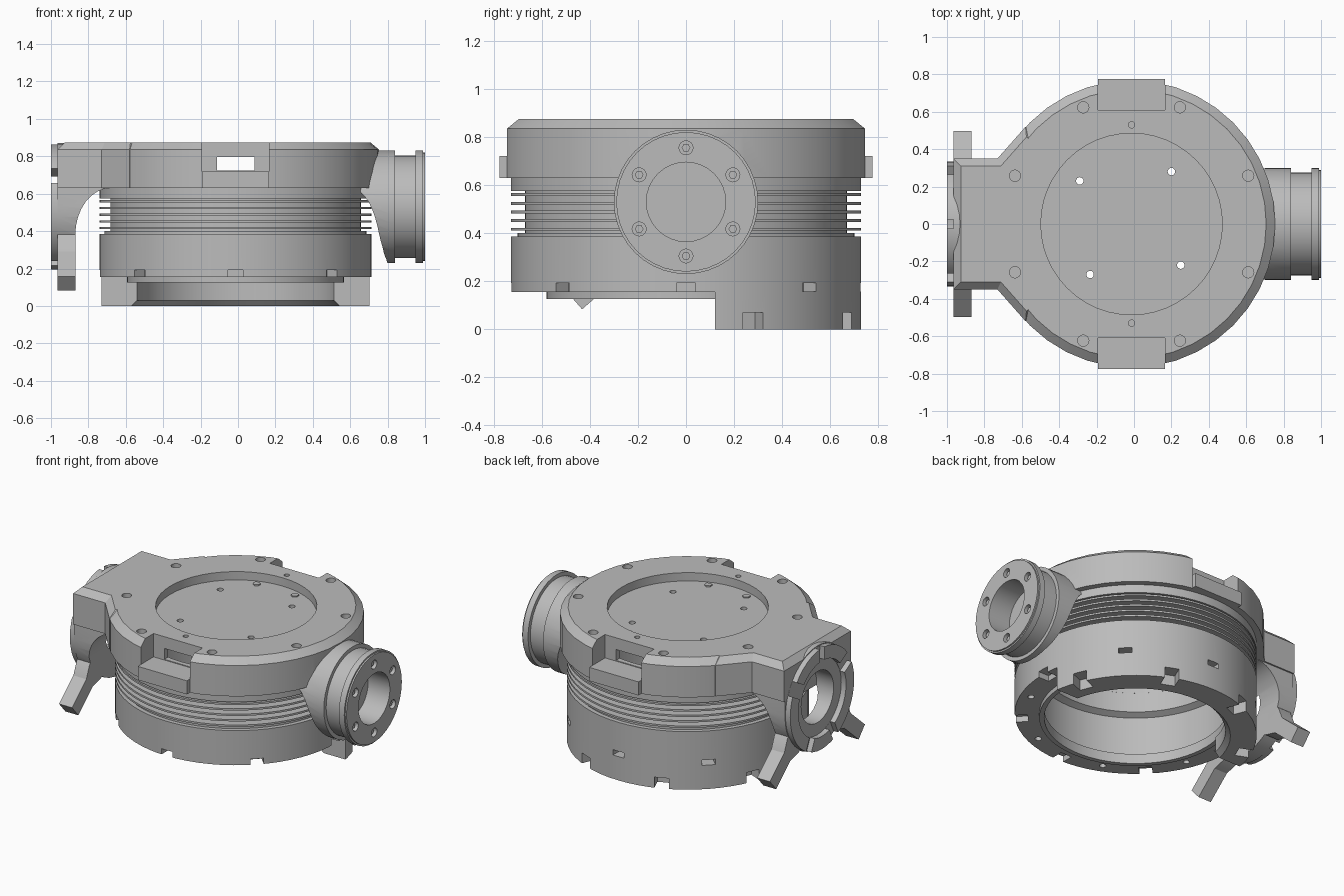
import bpy, bmesh, math
from mathutils import Matrix, Vector

if "Cube" in bpy.data.objects:
    bpy.data.objects.remove(bpy.data.objects["Cube"])

CX = -0.013          # axis of the round housing
PZ = 0.53            # height of the side port axis

metal = bpy.data.materials.new("brushed_grey")
metal.use_nodes = True
metal.diffuse_color = (0.5, 0.5, 0.5, 1)
metal.node_tree.nodes["Principled BSDF"].inputs["Base Color"].default_value = (0.5, 0.5, 0.5, 1)


def make(name, bm):
    bmesh.ops.recalc_face_normals(bm, faces=bm.faces)
    mesh = bpy.data.meshes.new(name)
    bm.to_mesh(mesh)
    bm.free()
    mesh.materials.append(metal)
    obj = bpy.data.objects.new(name, mesh)
    bpy.context.collection.objects.link(obj)
    return obj


def lathe(name, profile, segs=48):
    """Revolve (radius, z) points; profiles on the axis stay open there."""
    bm = bmesh.new()
    vs = [bm.verts.new((r, 0, z)) for r, z in profile]
    for a, b in zip(vs, vs[1:]):
        bm.edges.new((a, b))
    if profile[0][0] > 0:
        bm.edges.new((vs[-1], vs[0]))
    bmesh.ops.spin(bm, geom=bm.verts[:] + bm.edges[:], cent=(0, 0, 0), axis=(0, 0, 1),
                   angle=math.tau, steps=segs)
    bmesh.ops.remove_doubles(bm, verts=bm.verts, dist=0.0005)
    bmesh.ops.translate(bm, verts=bm.verts, vec=(CX, 0, 0))
    return make(name, bm)


def cylinders(name, specs, axis="Z", segs=16):
    """Each spec is (centre, radius, length)."""
    bm = bmesh.new()
    turn = Matrix.Rotation(math.pi / 2, 4, "Y") if axis == "X" else Matrix()
    for c, r, length in specs:
        bmesh.ops.create_cone(bm, cap_ends=True, segments=segs, radius1=r, radius2=r,
                              depth=length, matrix=Matrix.Translation(c) @ turn)
    return make(name, bm)


def boxes(name, specs):
    """Each spec is (low corner, high corner, turn about the housing axis)."""
    bm = bmesh.new()
    for lo, hi, ang in specs:
        lo, hi = Vector(lo), Vector(hi)
        m = (Matrix.Translation((CX, 0, 0)) @ Matrix.Rotation(ang, 4, "Z")
             @ Matrix.Translation((lo + hi) / 2) @ Matrix.Diagonal((*(hi - lo), 1)))
        bmesh.ops.create_cube(bm, size=1, matrix=m)
    return make(name, bm)


def prism(name, pts, vec, chamfer=0):
    bm = bmesh.new()
    base = bm.faces.new([bm.verts.new(p) for p in pts])
    out = bmesh.ops.extrude_face_region(bm, geom=[base])["geom"]
    bmesh.ops.translate(bm, vec=vec, verts=[g for g in out if isinstance(g, bmesh.types.BMVert)])
    if base.is_valid and len(bm.faces) == len(pts) + 1:
        bm.faces.new(base.verts)
    if chamfer:
        top = [g for g in out if isinstance(g, bmesh.types.BMEdge)]
        bmesh.ops.recalc_face_normals(bm, faces=bm.faces)
        bmesh.ops.bevel(bm, geom=top, offset=chamfer, segments=1, affect="EDGES")
    return make(name, bm)


def combine(obj, tool, op="DIFFERENCE"):
    mod = obj.modifiers.new("cut", "BOOLEAN")
    mod.operation, mod.solver, mod.object = op, "EXACT", tool
    bpy.context.view_layer.objects.active = obj
    bpy.ops.object.modifier_apply(modifier=mod.name)
    bpy.data.objects.remove(tool)


def polar(r, deg, z):
    a = math.radians(deg)
    return (CX + r * math.cos(a), r * math.sin(a), z)


def arch(r_in, r_out):
    """Quarter ellipse from the cap underside down to a hanging plate."""
    for i in range(9):
        a = math.pi / 2 * i / 8
        yield r_in + (r_out - r_in) * math.sin(a), 0.38 + 0.25 * math.cos(a)


# Cap: chamfered round lid
cap = lathe("cap", [(0, 0.63), (0.768, 0.63), (0.768, 0.835), (0.72, 0.875), (0, 0.875)], 40)

# Tongue on the right side of the lid
outline = [(-0.965, 0.35), (-0.73, 0.35), (-0.58, 0.52), (-0.3, 0.3)]
outline += [(x, -y) for x, y in reversed(outline)]
combine(cap, prism("tongue", [(x, y, 0.63) for x, y in outline], (0, 0, 0.245), 0.04), "UNION")

# Hanging round plate under the tongue
plate = cylinders("plate", [((-0.8, 0, PZ), 0.34, 0.33)], "X", 40)
combine(plate, boxes("plate_top", [((-0.952, -0.34, PZ), (-0.622, 0.34, 0.7), 0)]), "UNION")
curve = [(-0.87, 0)] + [(-r, z) for r, z in reversed(list(arch(0.68, 0.87)))] + [(-0.3, 0.63), (-0.3, 0)]
combine(plate, prism("arch_cut", [(x, -0.6, z) for x, z in curve], (0, 1.2, 0)))
combine(cap, plate, "UNION")

# Port housing on the left side
housing = cylinders("housing", [((0.67, 0, PZ), 0.3, 0.34)], "X", 40)
combine(housing, lathe("gap_cut", [(0, 0)] + [(0.813, 0)] + list(arch(0.67, 0.813))[::-1] + [(0, 0.63)]))
combine(cap, housing, "UNION")

# Ledges below the two pockets
combine(cap, boxes("ledges", [((-0.18, s * 0.74 - 0.035, 0.63), (0.18, s * 0.74 + 0.035, 0.72), 0)
                              for s in (-1, 1)]), "UNION")

# Hollow, lid recess, pockets and windows
combine(cap, cylinders("hollow", [((CX, 0, 0.65), 0.58, 0.3)], segs=48))
combine(cap, cylinders("recess", [((CX, 0, 0.92), 0.485, 0.2)], segs=48))
combine(cap, boxes("pockets", [((-0.18, s * 0.73 - 0.12, 0.72), (0.18, s * 0.73 + 0.12, 0.95), 0)
                               for s in (-1, 1)]))
combine(cap, boxes("windows", [((-0.1, -0.65, 0.725), (0.1, 0.65, 0.797), 0)]))
holes = [(polar(0.675, 22.5 + 45 * k, 0.875), 0.03, 0.1) for k in range(8)]
holes += [(polar(0.53, d, 0.875), 0.017, 0.06) for d in (90, 270)]
holes += [((x, y, 0.82), 0.02, 0.1) for x, y in
          ((-0.29, 0.23), (0.2, 0.28), (-0.235, -0.27), (0.25, -0.22))]
combine(cap, cylinders("lid_holes", holes))
combine(cap, cylinders("plate_hole", [((-0.95, 0, PZ), 0.17, 0.22)], "X", 32))

# Screws in the lid recess
cylinders("lid_screws", [((CX + sx * 0.14, sy * 0.415, 0.822), 0.024, 0.012)
                         for sx in (-1, 1) for sy in (-1, 1)], segs=6)

# Port neck and bolted flange
port = cylinders("port", [((0.89, 0, PZ), 0.275, 0.14)], "X", 40)
for x0, x1, r in ((0.95, 0.99, 0.3), (0.985, 1.0, 0.29)):
    combine(port, cylinders("flange", [(((x0 + x1) / 2, 0, PZ), r, x1 - x0)], "X", 40), "UNION")
combine(port, cylinders("bore", [((0.95, 0, PZ), 0.165, 0.22)], "X", 32))
ring = [(0.225 * math.cos(math.radians(a)), PZ + 0.225 * math.sin(math.radians(a)))
        for a in range(30, 390, 60)]
combine(port, cylinders("bolt_holes", [((1.0, y, z), 0.029, 0.08) for y, z in ring], "X"))
cylinders("port_bolts", [((0.97, y, z), 0.018, 0.03) for y, z in ring], "X", 6)

# Raised rim on the hanging plate, split by gaps
rim = cylinders("plate_rim", [((-0.98, 0, PZ), 0.335, 0.04)], "X", 40)
combine(rim, cylinders("rim_bore", [((-0.98, 0, PZ), 0.25, 0.1)], "X", 40))
for deg, half in ((30, 0.045), (90, 0.025), (150, 0.045), (245, 0.03), (295, 0.03)):
    d = Vector((0, math.cos(math.radians(deg)), math.sin(math.radians(deg))))
    n = Vector((0, -d.z, d.y)) * half
    c = Vector((-1.02, 0, PZ))
    combine(rim, prism("rim_gap", [c + d * 0.2 - n, c + d * 0.4 - n, c + d * 0.4 + n, c + d * 0.2 + n],
                       (0.054, 0, 0)))

# Two tapered arms reaching down and out
for side, label in ((1, "back_arm"), (-1, "front_arm")):
    d, n = Vector((0, side * 0.75, -0.66)), Vector((0, side * 0.66, 0.75))
    c = Vector((-0.965, 0, PZ))
    prism(label, [c + d * r + n * w for r, w in
                  ((0.24, -0.1), (0.34, -0.09), (0.42, -0.05), (0.62, -0.05),
                   (0.62, 0.05), (0.42, 0.05), (0.34, 0.09), (0.24, 0.1))], (0.095, 0, 0))

# Lower body with cooling fins
profile = [(0.58, 0.125), (0.58, 0.155), (0.728, 0.155), (0.728, 0.385), (0.7, 0.385), (0.7, 0.4), (0.67, 0.4)]
for i in range(5):
    z = 0.41 + 0.036 * i
    profile += [(0.67, z), (0.728, z), (0.728, z + 0.012), (0.67, z + 0.012)]
profile += [(0.67, 0.575), (0.728, 0.575), (0.728, 0.635), (0.58, 0.635), (0.58, 0.5),
            (0.62, 0.48), (0.62, 0.22), (0.55, 0.19), (0.55, 0.125)]
body = lathe("finned_body", profile, 64)
combine(body, boxes("body_notches", [((0.65, -0.04, 0.1), (0.8, 0.04, 0.193), math.pi / 4 * k)
                                     for k in range(8)]))
combine(body, cylinders("body_holes", [(polar(0.66, 22.5 + 45 * k, 0.155), 0.02, 0.08)
                                       for k in range(8)]))

# Half ring foot at the back
foot = lathe("half_ring_foot", [(0.57, 0), (0.728, 0), (0.728, 0.158), (0.58, 0.158), (0.54, 0.13), (0.54, 0.03)], 64)
combine(foot, boxes("foot_cut", [((-1, -1, -0.1), (1, 0.12, 0.3), 0)]))
combine(foot, boxes("foot_notches", [((0.64, -0.045, -0.05), (0.8, 0.045, 0.07), math.pi / 8 * k)
                                     for k in (1, 3, 5, 7)]))

# Smooth round walls, crisp edges
for obj in bpy.context.scene.objects:
    obj.select_set(obj.type == "MESH" and metal.name in obj.data.materials)
bpy.context.view_layer.objects.active = cap
bpy.ops.object.shade_smooth_by_angle(angle=math.radians(25))
